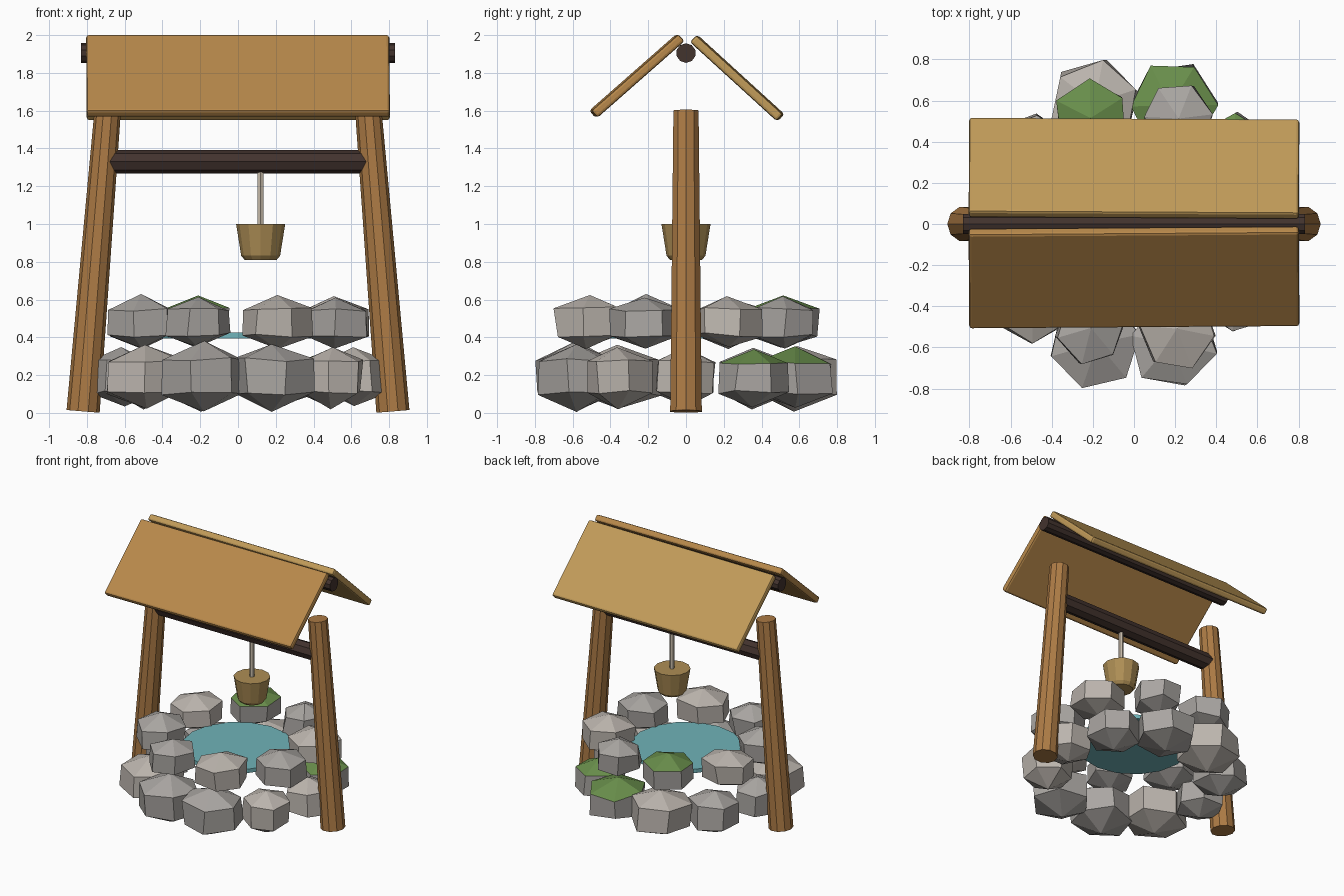
import bpy, bmesh, random
from math import sin, cos, pi, radians, atan2
from mathutils import Vector, Matrix

if "Cube" in bpy.data.objects:
    bpy.data.objects.remove(bpy.data.objects["Cube"])

random.seed(4)


def mat(name, r, g, b):
    m = bpy.data.materials.new(name)
    m.diffuse_color = (r, g, b, 1)
    m.use_nodes = True
    m.node_tree.nodes["Principled BSDF"].inputs["Base Color"].default_value = m.diffuse_color
    return m


STONE_A = mat("stone_light", 0.50, 0.46, 0.42)
STONE_B = mat("stone_grey", 0.40, 0.38, 0.36)
MOSS = mat("moss", 0.14, 0.27, 0.07)
POST = mat("post_wood", 0.42, 0.20, 0.06)
ROOF_A = mat("roof_wood", 0.48, 0.25, 0.07)
ROOF_B = mat("roof_wood_pale", 0.54, 0.33, 0.10)
DARK = mat("dark_wood", 0.055, 0.033, 0.027)
BUCKET = mat("bucket_wood", 0.42, 0.27, 0.09)
ROPE = mat("rope_fibre", 0.60, 0.52, 0.42)
WATER = mat("water", 0.16, 0.45, 0.48)


def finish(name, bm, *mats):
    bmesh.ops.recalc_face_normals(bm, faces=bm.faces)
    me = bpy.data.meshes.new(name)
    bm.to_mesh(me)
    bm.free()
    for m in mats:
        me.materials.append(m)
    ob = bpy.data.objects.new(name, me)
    bpy.context.collection.objects.link(ob)
    return ob


def rod(name, a, b, r1, r2, sides, m):
    """Tapered rod from point a to point b."""
    a, b = Vector(a), Vector(b)
    d = b - a
    M = Matrix.Translation((a + b) / 2) @ d.to_track_quat('Z', 'Y').to_matrix().to_4x4()
    bm = bmesh.new()
    bmesh.ops.create_cone(bm, cap_ends=True, segments=sides, radius1=r1,
                          radius2=r2, depth=d.length, matrix=M)
    return finish(name, bm, m)


def stone(name, pos, radius, half, angle, mossy, m):
    """Six-sided boulder with pointed top and bottom."""
    bm = bmesh.new()
    bmesh.ops.create_uvsphere(bm, u_segments=6, v_segments=3, radius=1)
    for v in bm.verts:
        v.co.x *= radius / 0.866
        v.co.y *= radius / 0.866
        v.co.z *= half
        v.co += Vector([random.uniform(-0.012, 0.012) for _ in range(3)])
    bmesh.ops.rotate(bm, verts=bm.verts, matrix=Matrix.Rotation(angle, 3, 'Z'))
    bmesh.ops.translate(bm, verts=bm.verts, vec=pos)
    bm.normal_update()
    if mossy:
        for f in bm.faces:
            if f.normal.z > 0.4:
                f.material_index = 1
    finish(name, bm, m, MOSS)


# Stone rings: (radius, half height, turn in degrees) per stone
lower = [(0.175, 0.16, 30), (0.18, 0.155, 25), (0.21, 0.16, 20), (0.22, 0.175, 0),
         (0.18, 0.165, 30), (0.165, 0.165, 30), (0.22, 0.175, 25), (0.22, 0.185, 32),
         (0.215, 0.18, 32), (0.175, 0.16, 28)]
upper = [(0.185, 0.135, 30), (0.165, 0.135, 25), (0.18, 0.13, 10), (0.18, 0.135, 30),
         (0.18, 0.14, 25), (0.17, 0.125, 35), (0.19, 0.14, 30), (0.18, 0.135, 20)]
for label, ring, dist, z, start, mossy in (
        ("lower_stone", lower, 0.61, 0.19, 0.0, {1, 2}),
        ("upper_stone", upper, 0.56, 0.48, 22.5, {2})):
    for i, (r, h, turn) in enumerate(ring):
        a = radians(start) + 2 * pi * i / len(ring)
        stone(f"{label}_{i + 1}", (dist * cos(a), dist * sin(a), z), r, h,
              a + radians(turn), i in mossy, STONE_A if i % 3 == 0 else STONE_B)

# Water disc
rod("water", (0, 0, 0.395), (0, 0, 0.425), 0.40, 0.40, 16, WATER)

# Leaning posts
for side, s in (("left", -1), ("right", 1)):
    rod(side + "_post", (s * 0.82, 0, 0.008), (s * 0.69, 0, 1.6), 0.088, 0.07, 10, POST)

# Winding beam and ridge pole
rod("winding_beam", (-0.71, 0, 1.33), (0.71, 0, 1.33), 0.062, 0.062, 8, DARK)
rod("ridge_pole", (-0.83, 0, 1.905), (0.83, 0, 1.905), 0.052, 0.052, 10, DARK)

# Rope
rod("rope", (0.12, 0, 0.9), (0.12, 0, 1.31), 0.018, 0.018, 6, ROPE)

# Bucket: turned profile, closed top
bm = bmesh.new()
N = 12
rings = []
for r, z in ((0.085, 0.81), (0.103, 0.832), (0.13, 1.0)):
    rings.append([bm.verts.new((0.12 + r * cos(2 * pi * k / N), r * sin(2 * pi * k / N), z))
                  for k in range(N)])
for lo, hi in zip(rings, rings[1:]):
    for k in range(N):
        bm.faces.new((lo[k], lo[(k + 1) % N], hi[(k + 1) % N], hi[k]))
bm.faces.new(rings[0])
bm.faces.new(rings[-1])
finish("bucket", bm, BUCKET)


# Roof slabs: top and bottom edge centres (y, z)
def slab(name, top, bottom, yaw, m):
    dy, dz = top[0] - bottom[0], top[1] - bottom[1]
    length = (dy * dy + dz * dz) ** 0.5 + 0.02
    bm = bmesh.new()
    bmesh.ops.create_cube(bm, size=1)
    bmesh.ops.scale(bm, verts=bm.verts, vec=(1.605, length, 0.05))
    bmesh.ops.bevel(bm, geom=bm.edges[:], offset=0.014, segments=2,
                    profile=0.5, affect='EDGES')
    ob = finish(name, bm, m)
    ob.location = (0, (top[0] + bottom[0]) / 2, (top[1] + bottom[1]) / 2)
    ob.rotation_euler = (atan2(dz, dy), 0, radians(yaw))


slab("front_roof", (-0.037, 1.98), (-0.483, 1.588), 0.4, ROOF_A)
slab("back_roof", (0.495 - 0.446, 1.975), (0.493, 1.57), -0.3, ROOF_B)
